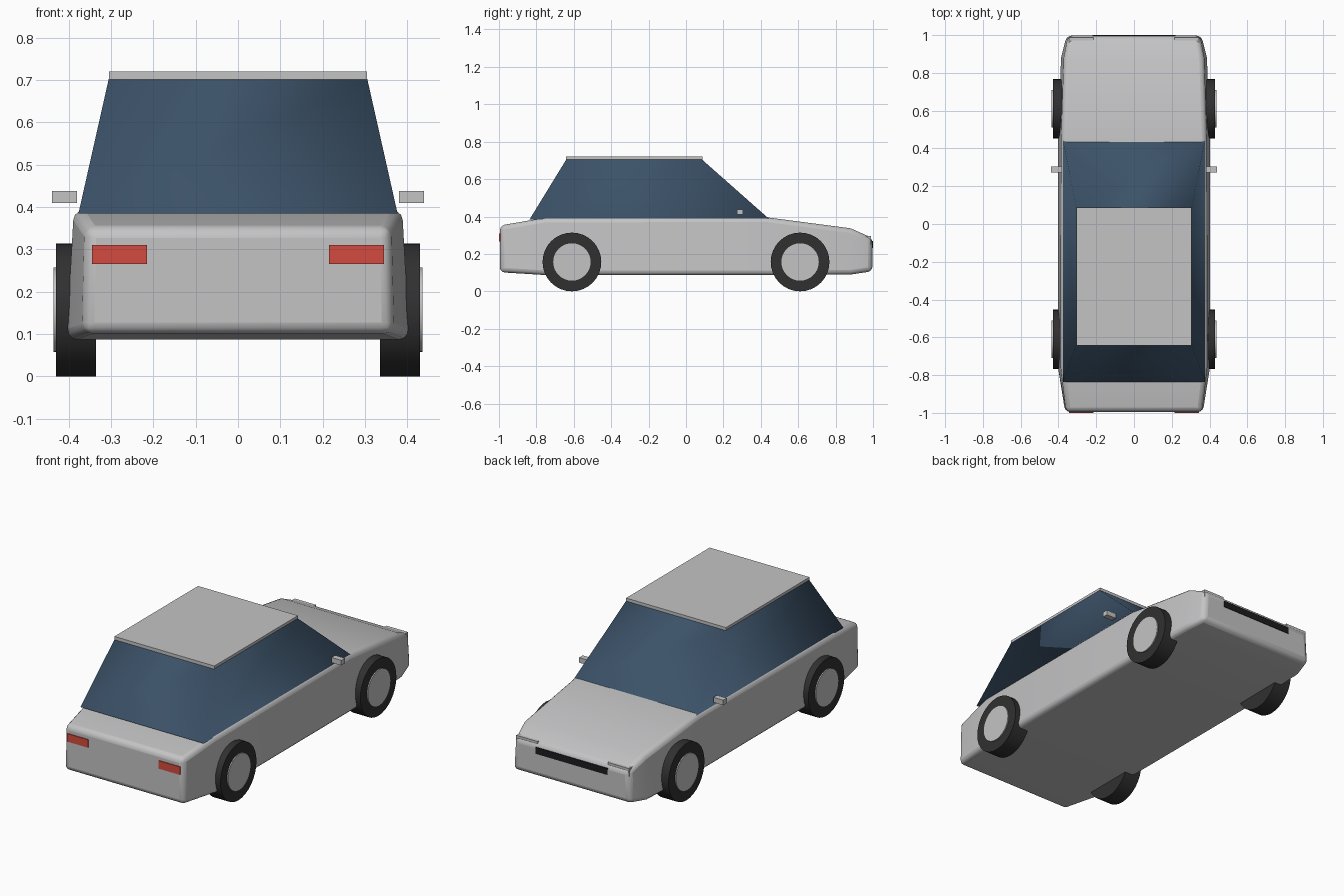
import bpy, bmesh, math
from mathutils import Matrix

if "Cube" in bpy.data.objects:
    bpy.data.objects.remove(bpy.data.objects["Cube"], do_unlink=True)


def material(name, rgb):
    m = bpy.data.materials.new(name)
    m.use_nodes = True
    m.diffuse_color = (*rgb, 1)
    m.node_tree.nodes["Principled BSDF"].inputs["Base Color"].default_value = (*rgb, 1)
    return m


silver = material("silver paint", (0.55, 0.55, 0.56))
glass = material("blue tinted glass", (0.045, 0.085, 0.14))
rubber = material("black rubber", (0.03, 0.03, 0.03))
red = material("red lens", (0.65, 0.07, 0.05))
black = material("black grille", (0.012, 0.012, 0.014))


def finish(bm, name, mat, smooth=None):
    bmesh.ops.recalc_face_normals(bm, faces=bm.faces)
    me = bpy.data.meshes.new(name)
    bm.to_mesh(me)
    bm.free()
    ob = bpy.data.objects.new(name, me)
    bpy.context.scene.collection.objects.link(ob)
    me.materials.append(mat)
    if smooth:
        bpy.ops.object.select_all(action="DESELECT")
        ob.select_set(True)
        bpy.context.view_layer.objects.active = ob
        bpy.ops.object.shade_smooth_by_angle(angle=math.radians(smooth))
    return ob


def box(name, mat, x, y, z):
    """Box from (low, high) ranges on each axis."""
    bm = bmesh.new()
    bmesh.ops.create_cube(bm, size=1)
    for v in bm.verts:
        v.co = [r[0] if c < 0 else r[1] for c, r in zip(v.co, (x, y, z))]
    return finish(bm, name, mat)


def loft(rings, caps=True):
    """Join four-cornered rings into a tube."""
    bm = bmesh.new()
    rows = [[bm.verts.new(p) for p in ring] for ring in rings]
    for a, b in zip(rows, rows[1:]):
        for i in range(4):
            j = (i + 1) % 4
            bm.faces.new((a[i], a[j], b[j], b[i]))
    if caps:
        bm.faces.new(rows[0])
        bm.faces.new(rows[-1])
    return bm


def disc(name, mat, radius, x0, x1, y, z):
    """Cylinder lying along x."""
    bm = bmesh.new()
    place = Matrix.Translation(((x0 + x1) / 2, y, z)) @ Matrix.Rotation(math.pi / 2, 4, "Y")
    bmesh.ops.create_cone(bm, cap_ends=True, segments=32, radius1=radius, radius2=radius,
                          depth=abs(x1 - x0), matrix=place)
    return finish(bm, name, mat, 40)


# Body: stations of y, half width at floor and shoulder, floor and shoulder height
stations = [(-0.995, 0.365, 0.36, 0.102, 0.352),
            (-0.75, 0.405, 0.388, 0.087, 0.394),
            (0.43, 0.405, 0.385, 0.087, 0.396),
            (0.88, 0.388, 0.37, 0.09, 0.337),
            (0.997, 0.358, 0.348, 0.107, 0.285)]
body = finish(loft([[(-wb, y, zb), (wb, y, zb), (wt, y, zt), (-wt, y, zt)]
                    for y, wb, wt, zb, zt in stations]), "body", silver, 50)
bevel = body.modifiers.new("rounded edges", "BEVEL")
bevel.width = 0.025
bevel.segments = 3
bevel.limit_method = "ANGLE"
bevel.angle_limit = math.radians(40)

# Glass cabin, softly shaded around its corners, and flat roof panel
levels = [(0.385, 0.377, -0.836, 0.447), (0.705, 0.305, -0.64, 0.085)]
finish(loft([[(-w, y0, z), (w, y0, z), (w, y1, z), (-w, y1, z)]
             for z, w, y0, y1 in levels], caps=False), "cabin_glass", glass, 120)
box("roof_panel", silver, (-0.305, 0.305), (-0.642, 0.087), (0.702, 0.72))

# Wheels, mirrors and lights on both sides
for side, s in (("left", 1), ("right", -1)):
    for end, y in (("front", -0.61), ("back", 0.61)):
        disc(f"{side}_{end}_tyre", rubber, 0.157, s * 0.335, s * 0.43, y, 0.157)
        disc(f"{side}_{end}_hub", silver, 0.1, s * 0.36, s * 0.436, y, 0.157)
    box(f"{side}_mirror", silver, sorted((s * 0.38, s * 0.44)), (0.272, 0.304), (0.41, 0.438))
    box(f"{side}_tail_light", red, sorted((s * 0.215, s * 0.345)), (-1.0, -0.98), (0.266, 0.31))
    box(f"{side}_headlight", silver, sorted((s * 0.215, s * 0.345)), (0.95, 0.988), (0.25, 0.296))

# Grille strip between the headlights
box("grille", black, (-0.22, 0.22), (0.97, 1.0), (0.232, 0.268))
